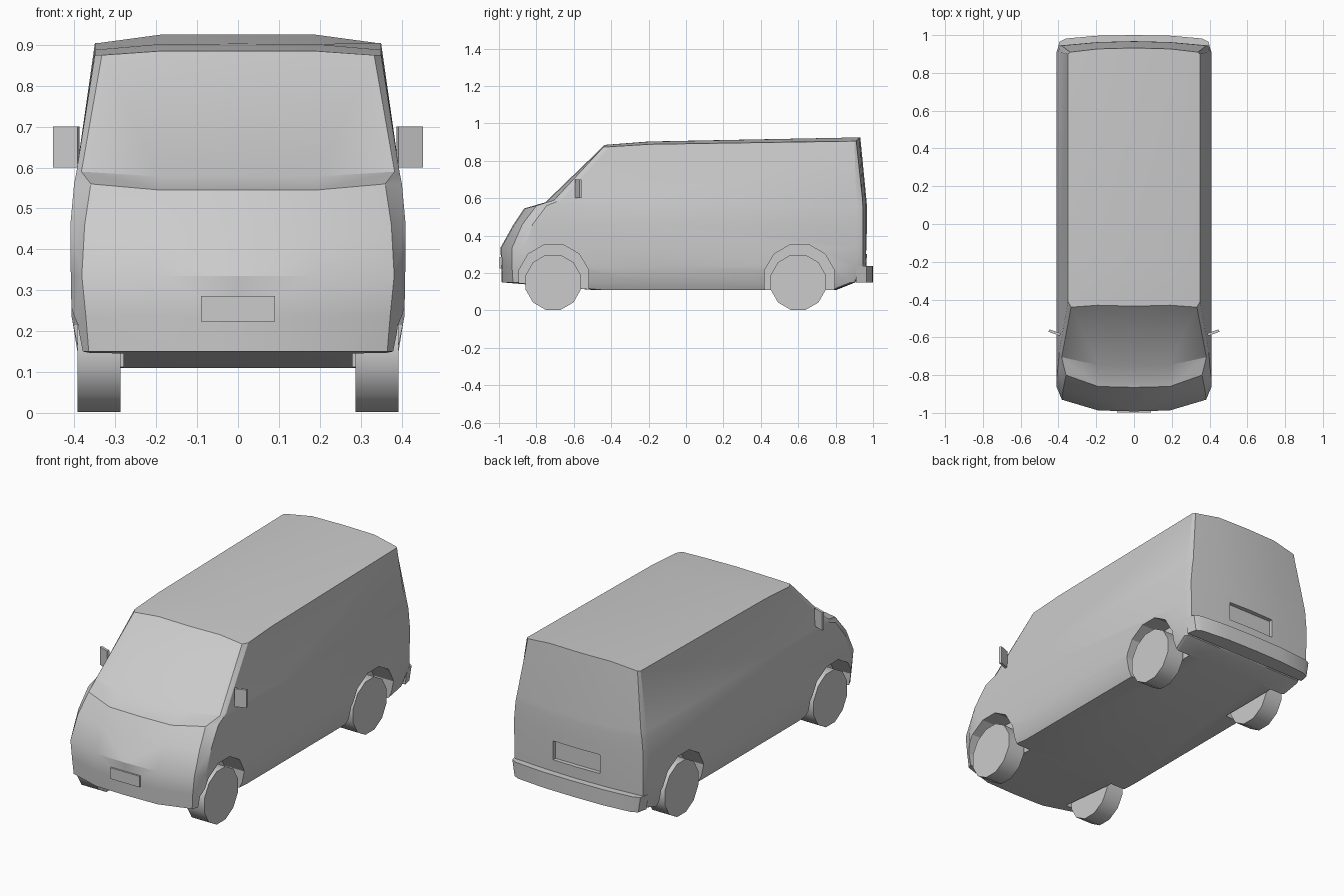
import bpy, bmesh
from math import radians, pi
from mathutils import Matrix

if "Cube" in bpy.data.objects:
    bpy.data.objects.remove(bpy.data.objects["Cube"])


def make(name, verts, faces):
    me = bpy.data.meshes.new(name)
    me.from_pydata(verts, [], faces)
    bm = bmesh.new()
    bm.from_mesh(me)
    bmesh.ops.recalc_face_normals(bm, faces=bm.faces)
    bm.to_mesh(me)
    bm.free()
    ob = bpy.data.objects.new(name, me)
    bpy.context.collection.objects.link(ob)
    return ob


def box(name, loc, size, rot=0):
    bpy.ops.mesh.primitive_cube_add(size=1, location=loc, rotation=(0, 0, rot))
    ob = bpy.context.object
    ob.name, ob.scale = name, size
    return ob


def drum(name, x, y, z, r, width):
    # twelve-sided cylinder across the van, with a flat side on top
    bm = bmesh.new()
    m = Matrix.Translation((x, y, z)) @ Matrix.Rotation(pi / 2, 4, 'Y') @ Matrix.Rotation(pi / 12, 4, 'Z')
    bmesh.ops.create_cone(bm, cap_ends=True, segments=12, radius1=r, radius2=r, depth=width, matrix=m)
    me = bpy.data.meshes.new(name)
    bm.to_mesh(me)
    bm.free()
    ob = bpy.data.objects.new(name, me)
    bpy.context.collection.objects.link(ob)
    return ob


def activate(ob):
    bpy.ops.object.select_all(action='DESELECT')
    ob.select_set(True)
    bpy.context.view_layer.objects.active = ob


def smooth(ob, angle=35):
    activate(ob)
    bpy.ops.object.shade_smooth_by_angle(angle=radians(angle))


# Body levels: centre z, side z, front y, front corner x, y, side x, side front y,
# side rear y, rear corner y, rear y
levels = [
    (.11, .11, -.50, .36, -.49, .37, -.45, .78, .79, .80),
    (.15, .15, -.98, .365, -.925, .39, -.87, .88, .90, .90),
    (.235, .235, -.983, .372, -.93, .407, -.87, .91, .945, .96),
    (.335, .335, -.987, .382, -.93, .409, -.865, .91, .945, .963),
    (.455, .46, -.92, .375, -.875, .41, -.82, .91, .945, .963),
    (.545, .56, -.86, .36, -.80, .401, -.745, .91, .945, .963),
    (.578, .59, -.747, .383, -.705, .395, -.67, .91, .944, .961),
    (.885, .875, -.43, .333, -.44, .350, -.41, .90, .91, .927),
]
verts, faces = [], []
for i, (zc, zs, yf, xc, yc, xs, y1, y3, yrc, yr) in enumerate(levels):
    top = i == len(levels) - 1
    zm, zrs, zrc = (.888, .905, .925) if top else (zs, zs, zc)
    verts += [(0, yf - .005, zc), (.19, yf, zc), (xc, yc, zs), (xs, y1, zs), (xs, -.2, zm),
              (xs, y3, zrs), (xs - .012, yrc, zrs), (.19, yr, zrc), (0, yr + .005, zrc)]
n = 9
for i in range(len(levels) - 1):
    for j in range(n - 1):
        a = i * n + j
        faces.append((a, a + 1, a + n + 1, a + n))
faces.append(tuple(range(n)))
# crowned roof
t, m = (len(levels) - 1) * n, len(verts)
verts += [(0, -.2, .903), (.19, -.2, .902)]
faces += [(t, t + 1, m + 1, m), (t + 1, t + 2, t + 3, t + 4, m + 1),
          (m, m + 1, t + 7, t + 8), (m + 1, t + 4, t + 5, t + 6, t + 7)]
body = make("van_body", verts, faces)
mir = body.modifiers.new("mirror", 'MIRROR')
mir.use_axis[0] = True

# Wheel arches and rear plate recess cut from the body
cutters = [drum("arch_cutter", s * .39, y, .165, .193, .22) for s in (-1, 1) for y in (-.707, .607)]
cutters.append(box("plate_recess_cutter", (0, .98, .355), (.29, .075, .105)))
for c in cutters:
    b = body.modifiers.new("cut", 'BOOLEAN')
    b.operation, b.object, b.solver = 'DIFFERENCE', c, 'EXACT'
    c.hide_render = True
activate(body)
for mod in list(body.modifiers):
    bpy.ops.object.modifier_apply(modifier=mod.name)
for c in cutters:
    bpy.data.objects.remove(c)
smooth(body, 28)

# Rear bumper: bowed plan outline extruded upwards
half = [(.407, .91), (.395, .965), (.36, .982), (.19, .997)]
plan = half + [(0, 1.0)] + [(-x, y) for x, y in reversed(half)]
k = len(plan)
bv = [(x * (.965 if z < .2 else 1), y, z) for z in (.15, .237) for x, y in plan]
bf = [tuple(range(k)), tuple(range(k, 2 * k))]
bf += [(i, (i + 1) % k, k + (i + 1) % k, k + i) for i in range(k)]
smooth(make("rear_bumper", bv, bf), 28)

# Wheels and door mirrors
for s, side in ((-1, "left"), (1, "right")):
    for y, end in ((-.71, "front"), (.60, "rear")):
        smooth(drum(f"{end}_{side}_wheel", s * .34, y, .15, .1525, .106))
    box(f"{side}_door_mirror", (s * .42, -.575, .65), (.064, .014, .10), s * radians(20))

# Front number plate
box("front_plate", (0, -.988, .255), (.18, .018, .062))
